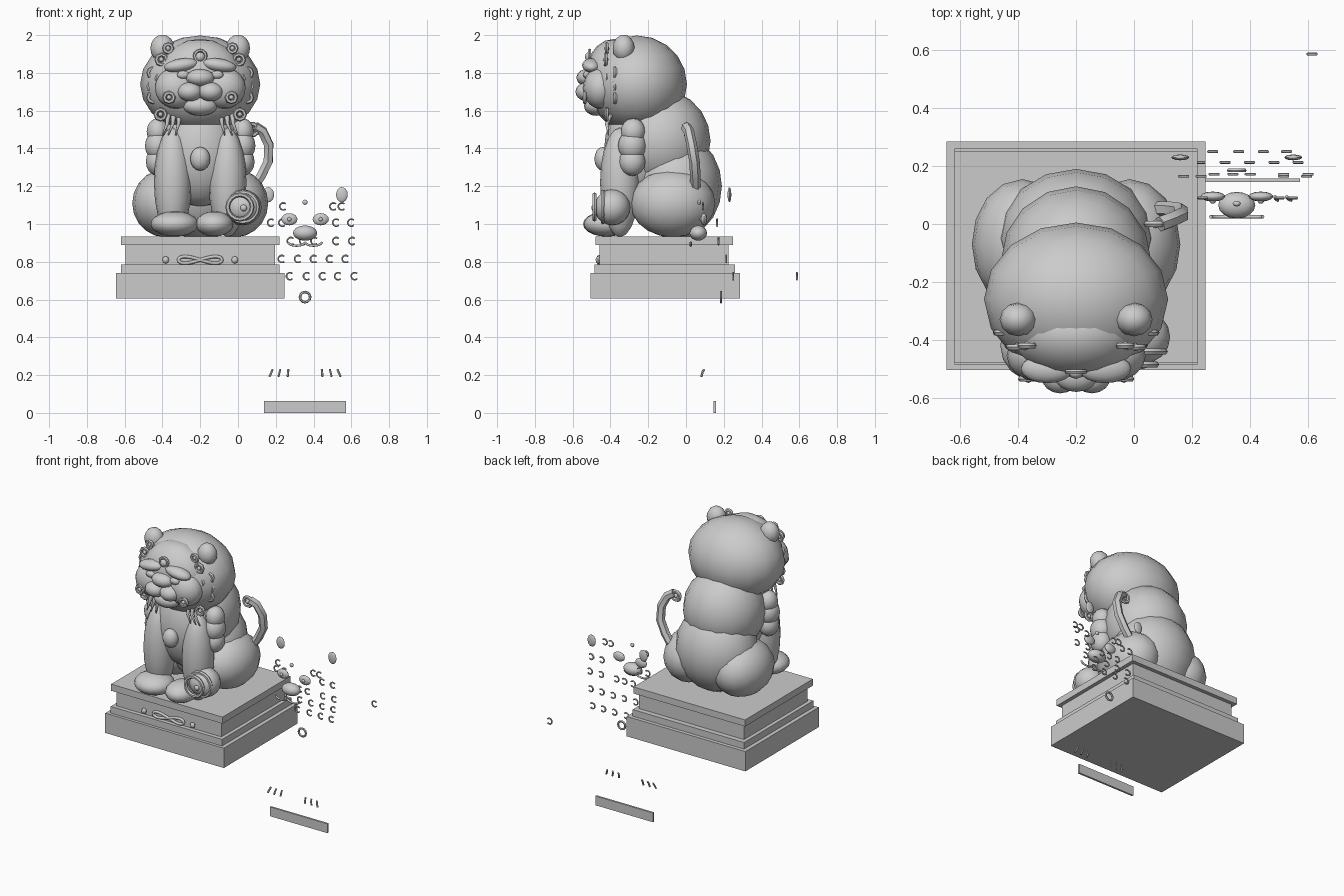
import bpy, math
from math import pi, sin, cos

if "Cube" in bpy.data.objects:
    bpy.data.objects.remove(bpy.data.objects["Cube"])

CX = -0.2   # symmetry line of the statue
FX = 0.355  # symmetry line of the loose ornaments


def finish(name, smooth=True):
    o = bpy.context.object
    o.name = name
    if smooth:
        bpy.ops.object.shade_smooth_by_angle(angle=math.radians(50))
    return o


def ball(name, loc, r, seg=16, rings=10, rot=(0, 0, 0)):
    bpy.ops.mesh.primitive_uv_sphere_add(segments=seg, ring_count=rings, location=loc, rotation=rot)
    bpy.context.object.scale = r
    bpy.ops.object.transform_apply(location=False, rotation=False, scale=True)
    return finish(name)


def box(name, x0, x1, y0, y1, z0, z1):
    bpy.ops.mesh.primitive_cube_add(size=1, location=((x0 + x1) / 2, (y0 + y1) / 2, (z0 + z1) / 2))
    bpy.context.object.scale = (x1 - x0, y1 - y0, z1 - z0)
    bpy.ops.object.transform_apply(location=False, rotation=False, scale=True)
    return finish(name, False)


def ring(name, loc, R, r, seg=12, sides=6):
    bpy.ops.mesh.primitive_torus_add(major_segments=seg, minor_segments=sides, major_radius=R,
                                     minor_radius=r, location=loc, rotation=(pi / 2, 0, 0))
    return finish(name)


def tube(name, pts, r, res=2, closed=False, taper=0.0):
    cu = bpy.data.curves.new(name, 'CURVE')
    cu.dimensions = '3D'
    cu.bevel_depth = r
    cu.bevel_resolution = res
    cu.use_fill_caps = True
    s = cu.splines.new('POLY')
    s.points.add(len(pts) - 1)
    for i, p in enumerate(pts):
        s.points[i].co = (*p, 1)
        s.points[i].radius = 1 - taper * i / (len(pts) - 1)
    s.use_cyclic_u = closed
    o = bpy.data.objects.new(name, cu)
    bpy.context.collection.objects.link(o)
    bpy.ops.object.select_all(action='DESELECT')
    o.select_set(True)
    bpy.context.view_layer.objects.active = o
    bpy.ops.object.convert(target='MESH')
    return finish(name)


def pair(name, dx, y, z, r, cx=CX, tilt=0, **k):
    for s in (-1, 1):
        ball(name, (cx + s * dx, y, z), r, rot=(0, s * tilt, 0), **k)


# stepped plinth
for nm, hx, y0, y1, z0, z1 in (("plinth_foot", .447, -.505, .285, .605, .74),
                               ("plinth_step", .42, -.485, .26, .74, .785),
                               ("plinth_waist", .395, -.457, .225, .785, .89),
                               ("plinth_top", .42, -.48, .25, .89, .935)):
    box(nm, CX - hx, CX + hx, y0, y1, z0, z1)

# knot and studs on the plinth front
tube("plinth_knot", [(CX + .115 * cos(t * pi / 14), -.462, .81 + .018 * sin(2 * t * pi / 14))
                     for t in range(28)], .009, closed=True)
pair("plinth_stud", .183, -.465, .81, (.018, .014, .02), seg=8, rings=4)

# body masses
ball("lower_body", (CX, -.05, 1.2), (.27, .24, .28))
ball("upper_body", (CX, -.13, 1.44), (.26, .26, .27))
ball("chest", (CX, -.25, 1.38), (.21, .185, .29))
pair("haunch", .185, -.07, 1.11, (.175, .225, .18))
pair("front_leg", .145, -.35, 1.22, (.1, .105, .29))
for dz, dy, r in ((1.49, -.28, .065), (1.415, -.285, .075), (1.33, -.285, .07)):
    pair("shoulder_lock", .225, dy, dz, (r * .9, r, r * 1.08), seg=12, rings=8)

# paws, the right one resting on the ornamental ball
ball("left_paw", (-.335, -.42, 1.0), (.127, .125, .067))
ball("right_paw", (-.125, -.42, 1.0), (.1, .12, .067))
ball("play_ball", (.025, -.39, 1.088), (.1, .095, .095))
ring("ball_ring", (.01, -.485, 1.09), .065, .012, 16)
ring("ball_band", (.025, -.44, 1.09), .08, .012, 16)
ball("ball_stud", (.03, -.487, 1.085), (.018, .014, .018), 8, 6)

# mane, head and ears
ball("mane", (CX, -.26, 1.74), (.318, .265, .258))
ball("head", (CX, -.38, 1.78), (.225, .155, .2))
pair("ear", .2, -.33, 1.93, (.064, .058, .072), seg=12, rings=8)

# face
pair("cheek", .125, -.455, 1.72, (.115, .09, .11))
pair("muzzle", .055, -.525, 1.7, (.066, .06, .05))
pair("brow", .1, -.5, 1.84, (.092, .05, .036), tilt=.15)
pair("eye", .09, -.525, 1.79, (.035, .02, .022), seg=10, rings=6)
ball("nose", (CX, -.525, 1.775), (.075, .055, .045))
ball("chin", (CX, -.475, 1.625), (.09, .065, .052))
ball("forehead_jewel", (CX, -.515, 1.885), (.025, .02, .025), 8, 6)
ring("jewel_setting", (CX, -.51, 1.89), .03, .009)

# mane curls
for dx, y, z, R in ((.205, -.425, 1.87, .027), (.25, -.375, 1.8, .025), (.25, -.375, 1.67, .025),
                    (.165, -.535, 1.67, .025), (.21, -.42, 1.58, .027), (.21, -.42, 1.77, .025),
                    (.255, -.375, 1.73, .022), (.17, -.42, 1.93, .022)):
    for s in (-1, 1):
        ring("mane_curl", (CX + s * dx, y, z), R, .011, 8)
        ball("curl_centre", (CX + s * dx, y, z), (.013, .014, .013), 8, 6)

# beard tufts and chest bell
for s in (-1, 1):
    for dx, b in ((.11, .02), (.14, .03), (.17, .03)):
        tube("beard_tuft", [(CX + s * dx, -.4, 1.58), (CX + s * (dx + .005), -.42, 1.53),
                            (CX + s * (dx + b), -.41, 1.47)], .016, taper=.8)
ball("chest_bell", (CX, -.44, 1.345), (.053, .045, .063), 12, 8)

# tail with curled tip
tube("tail", [(.07, .05, 1.18), (.12, .05, 1.25), (.16, .045, 1.33), (.163, .03, 1.42),
              (.13, .015, 1.49), (.09, 0, 1.515)], .028, 1)
ring("tail_curl", (.075, 0, 1.5), .03, .012, 10)
ball("tail_bead", (.075, 0, 1.5), (.015, .015, .015), 8, 6)

# loose face ornaments beside the plinth
ball("loose_nose", (FX, .065, .952), (.064, .046, .04))
pair("loose_eye", .083, .095, 1.025, (.043, .017, .032), cx=FX, seg=12, rings=8)
pair("loose_pupil", .083, .078, 1.025, (.011, .008, .011), cx=FX, seg=8, rings=6)
pair("loose_ear", .195, .23, 1.155, (.031, .01, .04), cx=FX, seg=12, rings=8)
ball("loose_bead", (FX, .07, 1.115), (.014, .01, .014), 8, 6)
ring("loose_ring", (FX, .185, .613), .027, .007)
for s in (-1, 1):
    tube("loose_mouth", [(FX + s * (.045 - .045 * cos(t * pi / 8)), .025, .905 - .02 * sin(t * pi / 8))
                         for t in range(9)], .006)

# loose open curls in rows
rows = ((1.093, .09, (.24, .505, .55)),
        (1.007, .165, (.175, .235, .52, .6)),
        (.91, .172, (.19, .28, .345, .405, .52, .605)),
        (.815, .213, (.232, .318, .402, .487, .57)),
        (.724, .25, (.275, .365, .45, .53)),
        (.724, .587, (.618,)))
for z, y, xs in rows:
    for x in xs:
        tube("loose_curl", [(x + .019 * cos(a), y, z + .019 * sin(a))
                            for a in [pi / 4 + t * pi * 1.5 / 9 for t in range(10)]], .005, 1)

# loose claws and thin slab at ground level
for s in (-1, 1):
    for dx, lean in ((.09, .002), (.135, .006), (.178, .01)):
        x = FX + s * dx
        tube("loose_claw", [(x - s * lean * .6, .095, .23), (x, .087, .215), (x + s * lean, .082, .192)], .006, 1)
box("ground_slab", .138, .573, .145, .158, 0, .063)
